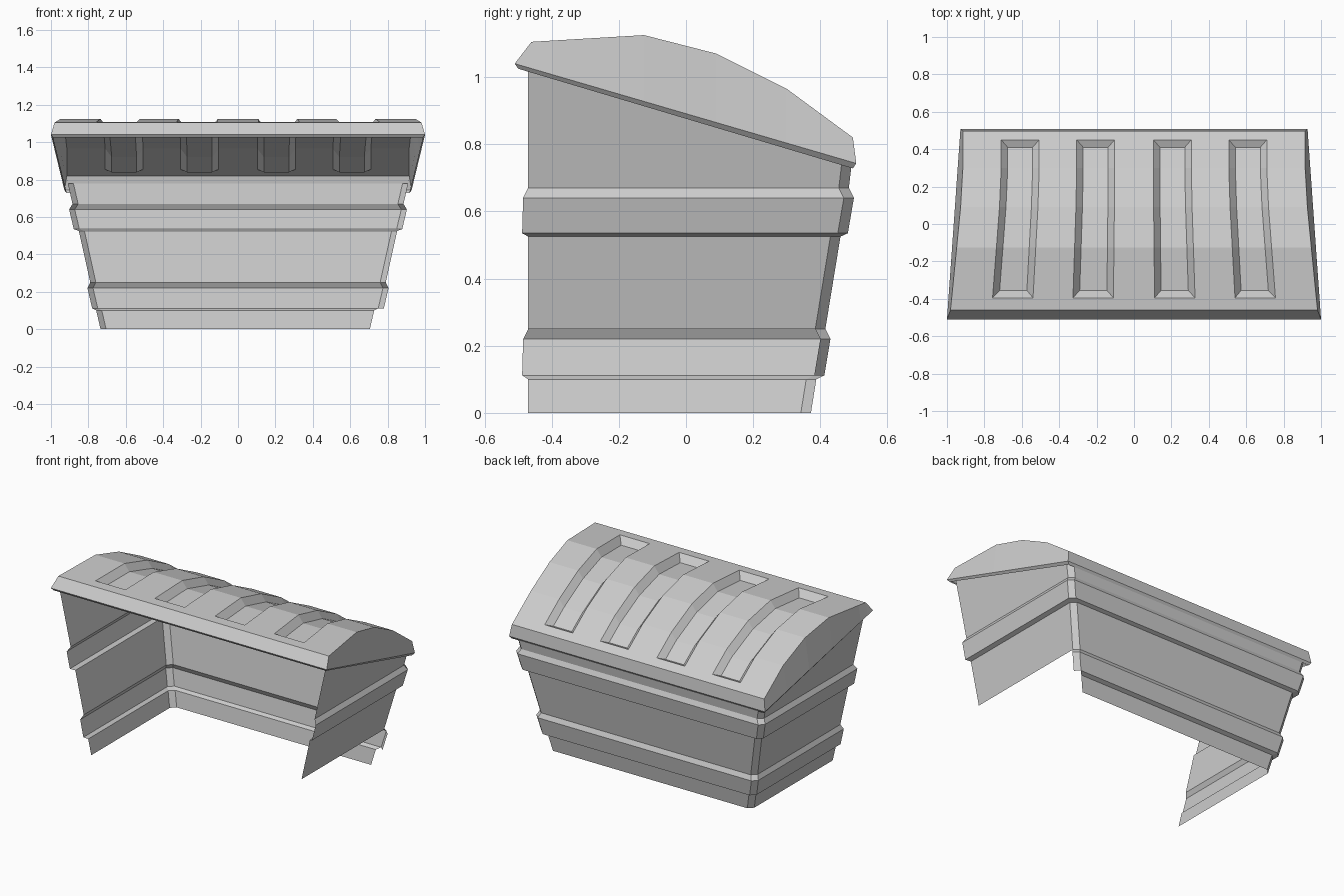
import bpy, bmesh

if "Cube" in bpy.data.objects:
    bpy.data.objects.remove(bpy.data.objects["Cube"])


def finish(bm, name):
    bmesh.ops.remove_doubles(bm, verts=bm.verts, dist=0.0005)
    bmesh.ops.recalc_face_normals(bm, faces=bm.faces)
    me = bpy.data.meshes.new(name)
    bm.to_mesh(me)
    bm.free()
    ob = bpy.data.objects.new(name, me)
    bpy.context.collection.objects.link(ob)
    return ob


def quad(bm, *pts):
    bm.faces.new([bm.verts.new(p) for p in pts])


# Body: U-shaped wall with two raised bands, open at the front and underneath
# each level: z, half width, back y, front y
levels = [
    (0.00, 0.735, 0.372, -0.47), (0.10, 0.758, 0.388, -0.47),
    (0.112, 0.780, 0.412, -0.488), (0.22, 0.805, 0.430, -0.485),
    (0.25, 0.790, 0.415, -0.47), (0.525, 0.851, 0.460, -0.47),
    (0.535, 0.878, 0.482, -0.488), (0.64, 0.903, 0.500, -0.485),
    (0.67, 0.885, 0.485, -0.47), (0.78, 0.910, 0.498, -0.47),
]
CH = 0.03
rings = []
for i, (z, x, yb, yf) in enumerate(levels):
    last = i == len(levels) - 1
    xf, zf = (0.966, 1.03) if last else (x, z)   # top edge slopes up to the front
    rings.append([(-xf, yf, zf), (-x, yb - CH, z), (-x + CH, yb, z),
                  (x - CH, yb, z), (x, yb - CH, z), (xf, yf, zf)])
bm = bmesh.new()
for i in range(len(rings) - 1):
    a, b = rings[i], rings[i + 1]
    for k in range(5):
        # the right wall stops above the lower band, its corner strip at the band
        if (k == 4 and i < 4) or (k == 3 and i < 2):
            continue
        quad(bm, a[k], a[k + 1], b[k + 1], b[k])
finish(bm, "bin_body")

# Lid: arched sheet with four sunken channels; rows: y, z, half width
profile = [(-0.51, 1.04, 1.0), (-0.46, 1.105, 0.981), (-0.125, 1.125, 0.948),
           (0.09, 1.07, 0.927), (0.30, 0.965, 0.915), (0.497, 0.82, 0.915),
           (0.507, 0.743, 0.928)]
Y0, Y1, INSET, DEPTH = -0.395, 0.45, 0.04, 0.045


def at(y):
    for p, q in zip(profile, profile[1:]):
        if y <= q[0]:
            t = (y - p[0]) / (q[0] - p[0])
            return tuple(p[j] + t * (q[j] - p[j]) for j in range(3))
    return profile[-1]


rows = sorted(profile + [at(Y0), at(Y1)])
cols = [-1]
for c in (-0.665, -0.224, 0.224, 0.665):
    cols += [c - 0.111, c + 0.111]
cols.append(1)


def top(row, c):
    return (row[2] * c, row[0], row[1])


def floor(row, c, side):
    y = min(max(row[0], Y0 + INSET), Y1 - INSET)
    r = at(y)
    return (r[2] * c + side * 0.035, y, r[1] - DEPTH)


def base(row, s):
    t = (row[0] + 0.51) / 1.017
    return (s * (1 - 0.072 * t), row[0], 1.04 - 0.297 * t)


bm = bmesh.new()
for r, q in zip(rows, rows[1:]):
    in_slot = r[0] >= Y0 - 1e-4 and q[0] <= Y1 + 1e-4
    for k in range(len(cols) - 1):
        a, b = cols[k], cols[k + 1]
        if not (in_slot and k % 2):
            quad(bm, top(r, a), top(r, b), top(q, b), top(q, a))
            continue
        # channel floor, side walls and end walls
        ra, rb, qa, qb = floor(r, a, 1), floor(r, b, -1), floor(q, a, 1), floor(q, b, -1)
        quad(bm, ra, rb, qb, qa)
        quad(bm, top(r, a), ra, qa, top(q, a))
        quad(bm, rb, top(r, b), top(q, b), qb)
        if abs(r[0] - Y0) < 1e-4:
            quad(bm, top(r, a), top(r, b), rb, ra)
        if abs(q[0] - Y1) < 1e-4:
            quad(bm, qa, qb, top(q, b), top(q, a))
    # end panels
    for s in (-1, 1):
        pts = [top(r, s), base(r, s), base(q, s), top(q, s)]
        if r is rows[0]:
            pts.pop(0)
        if q is rows[-1]:
            pts.pop()
        quad(bm, *pts)

# Small turned-in lip round the lower rim
rim = [base(rows[0], -1), base(rows[0], 1), base(rows[-1], 1), base(rows[-1], -1)]
lip = [(x - 0.012 * (1 if x > 0 else -1), y - 0.01 * (1 if y > 0 else -1), z - 0.015)
       for x, y, z in rim]
for k in range(4):
    n = (k + 1) % 4
    quad(bm, rim[k], rim[n], lip[n], lip[k])
finish(bm, "bin_lid")
